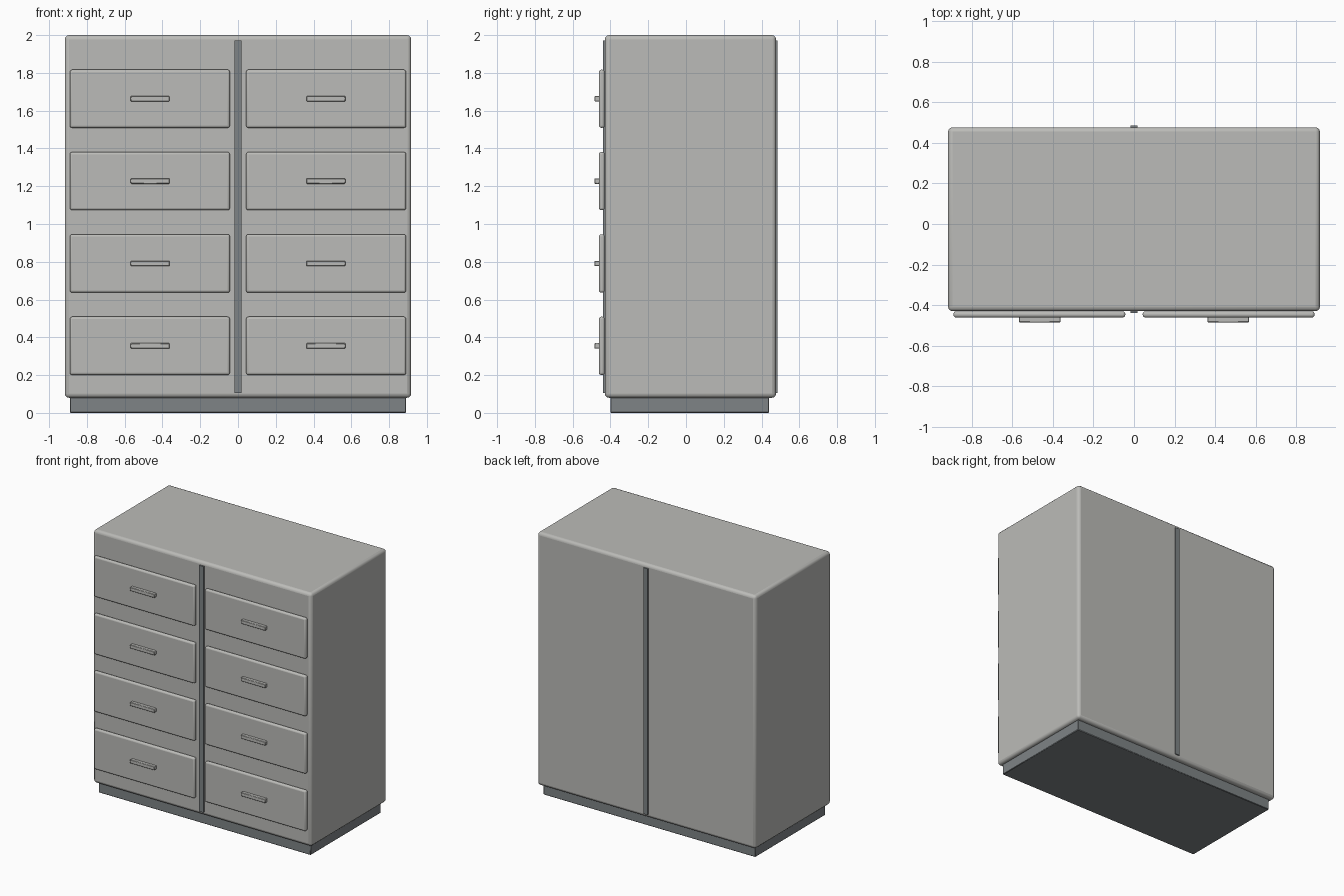
import bpy
import math

default = bpy.data.objects.get("Cube")
if default:
    bpy.data.objects.remove(default, do_unlink=True)


def material(name, color):
    mat = bpy.data.materials.new(name)
    mat.use_nodes = True
    mat.diffuse_color = (*color, 1)
    mat.node_tree.nodes["Principled BSDF"].inputs["Base Color"].default_value = (*color, 1)
    return mat


painted = material("light_grey_paint", (0.50, 0.50, 0.48))
dark = material("dark_grey_trim", (0.21, 0.23, 0.24))


def box(name, x, y, z, mat, bevel=0.0, segments=3):
    """Box spanning the (low, high) pairs, with optionally rounded edges."""
    spans = (x, y, z)
    bpy.ops.mesh.primitive_cube_add(size=1, location=[sum(s) / 2 for s in spans])
    obj = bpy.context.object
    obj.name = name
    obj.scale = [s[1] - s[0] for s in spans]
    bpy.ops.object.transform_apply(location=False, rotation=False, scale=True)
    obj.data.materials.append(mat)
    if bevel:
        mod = obj.modifiers.new("rounded_edges", "BEVEL")
        mod.width = bevel
        mod.segments = segments
        bpy.ops.object.shade_smooth_by_angle(angle=math.radians(35))
    return obj


# Cabinet carcass on a recessed plinth
box("plinth", (-0.89, 0.89), (-0.40, 0.44), (0, 0.10), dark, 0.004, 1)
box("cabinet_body", (-0.917, 0.917), (-0.43, 0.477), (0.08, 2.0), painted, 0.022)

# Vertical centre strips, front and back
box("front_centre_strip", (-0.018, 0.018), (-0.44, -0.42), (0.105, 1.972), dark)
box("back_centre_strip", (-0.018, 0.018), (0.465, 0.485), (0.105, 1.972), dark)

# Two columns of four drawers, each with a bar handle
for side, sign in (("left", 1), ("right", -1)):
    for row in range(4):
        z = 0.355 + row * 0.436
        label = f"{side}_{row + 1}"
        box("drawer_front_" + label, sorted((sign * 0.043, sign * 0.89)),
            (-0.461, -0.431), (z - 0.154, z + 0.154), painted, 0.012)
        box("drawer_handle_" + label, sorted((sign * 0.362, sign * 0.568)),
            (-0.485, -0.455), (z - 0.014, z + 0.014), painted, 0.003, 1)
